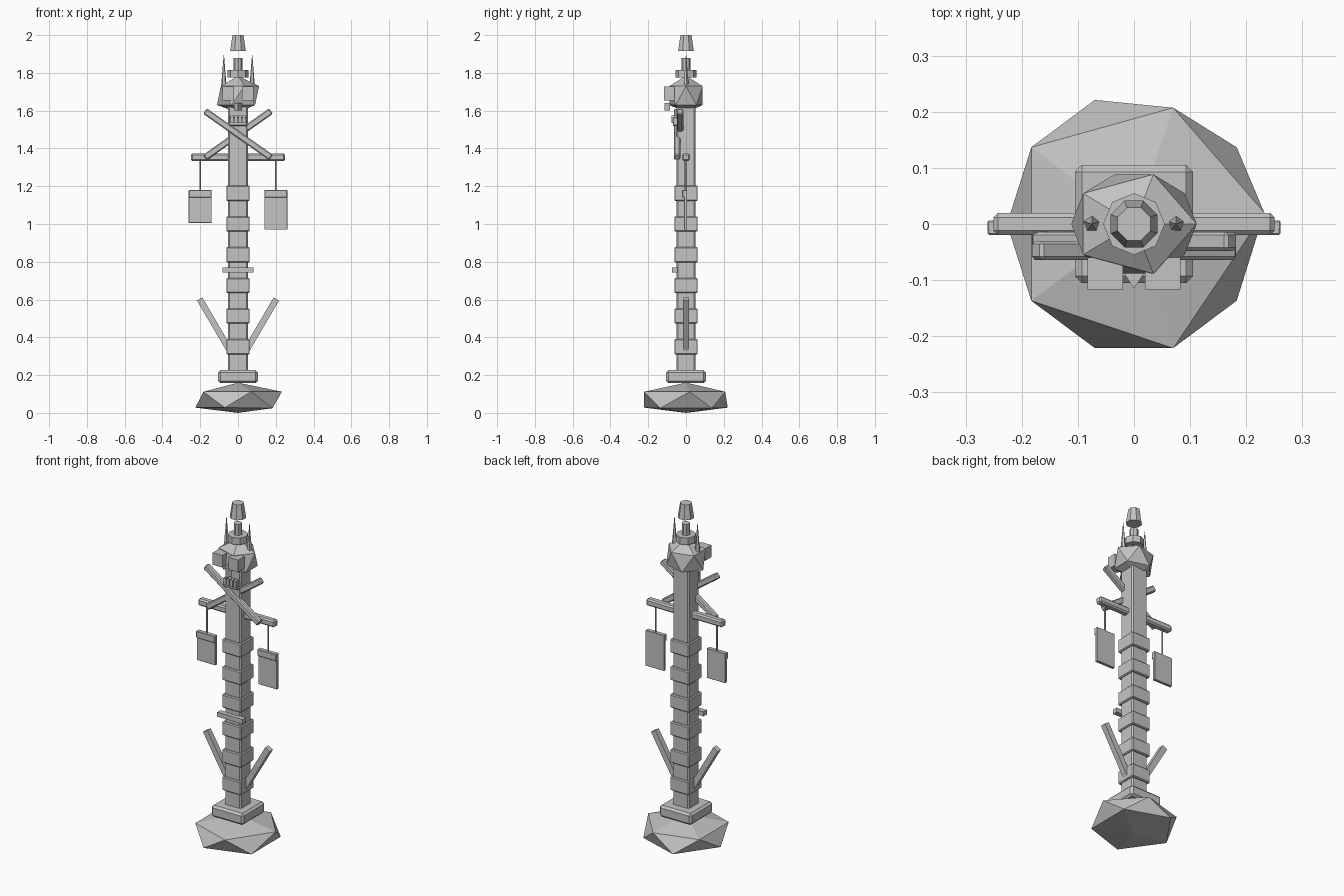
import bpy, bmesh, math
from mathutils import Matrix, Vector

if "Cube" in bpy.data.objects:
    bpy.data.objects.remove(bpy.data.objects["Cube"])

stone = bpy.data.materials.new("plain grey")
stone.diffuse_color = (0.55, 0.55, 0.55, 1)
stone.use_nodes = True
stone.node_tree.nodes["Principled BSDF"].inputs["Base Color"].default_value = stone.diffuse_color


def finish(name, bm):
    bmesh.ops.recalc_face_normals(bm, faces=bm.faces)
    me = bpy.data.meshes.new(name)
    bm.to_mesh(me)
    bm.free()
    me.materials.append(stone)
    ob = bpy.data.objects.new(name, me)
    bpy.context.collection.objects.link(ob)
    return ob


def box(name, x, y, z, bevel=0.0, rot=None):
    """Box from (min, max) ranges, optionally turned about y at its centre."""
    bm = bmesh.new()
    bmesh.ops.create_cube(bm, size=1)
    size = Vector((x[1] - x[0], y[1] - y[0], z[1] - z[0]))
    mid = Vector((x[0] + x[1], y[0] + y[1], z[0] + z[1])) / 2
    bmesh.ops.scale(bm, vec=size, verts=bm.verts)
    if bevel:
        bmesh.ops.bevel(bm, geom=bm.edges[:], offset=bevel, segments=1,
                        affect='EDGES', clamp_overlap=True)
    if rot:
        bmesh.ops.rotate(bm, matrix=Matrix.Rotation(rot, 3, 'Y'), verts=bm.verts)
    bmesh.ops.translate(bm, vec=mid, verts=bm.verts)
    return finish(name, bm)


def bar(name, p, q, y, width, bevel=0.0):
    """Square bar between two (x, z) points."""
    dx, dz = q[0] - p[0], q[1] - p[1]
    cx, cz, h = (p[0] + q[0]) / 2, (p[1] + q[1]) / 2, math.hypot(dx, dz) / 2
    return box(name, (cx - width / 2, cx + width / 2), y, (cz - h, cz + h),
               bevel, math.atan2(dx, dz))


def cone(name, x, y, z0, z1, r0, r1, sides, turn=0.0):
    bm = bmesh.new()
    bmesh.ops.create_cone(bm, cap_ends=True, segments=sides, radius1=r0,
                          radius2=r1, depth=z1 - z0)
    bmesh.ops.rotate(bm, matrix=Matrix.Rotation(turn, 3, 'Z'), verts=bm.verts)
    bmesh.ops.translate(bm, vec=(x, y, (z0 + z1) / 2), verts=bm.verts)
    return finish(name, bm)


def rock(name, rx, ry, levels):
    """Icosahedron with its four vertex levels set to given heights."""
    bm = bmesh.new()
    bmesh.ops.create_icosphere(bm, subdivisions=1, radius=1)
    for v in bm.verts:
        i = 0 if v.co.z < -0.9 else 1 if v.co.z < 0 else 2 if v.co.z < 0.9 else 3
        v.co = (v.co.x * rx, v.co.y * ry, levels[i])
    return bm


# Base rock, slightly uneven
bm = rock("base_rock", 0.253, 0.26, (0.0, 0.028, 0.112, 0.16))
for v in bm.verts:
    if v.co.x > 0.2:
        v.co += Vector((0.006, 0.02, 0))
    elif v.co.x > 0 and v.co.y > 0.2:
        v.co.y -= 0.014
    elif v.co.x > 0.15:
        v.co.z -= 0.003
finish("base_rock", bm)

# Plinth and column with raised bands
box("plinth", (-0.105, 0.105), (-0.105, 0.105), (0.158, 0.226), 0.012)
box("column", (-0.053, 0.053), (-0.05, 0.05), (0.2, 1.64), 0.008)
for i in range(6):
    z = 0.35 + i * 0.1625
    box("column_band", (-0.062, 0.062), (-0.062, 0.062), (z - 0.04, z + 0.04), 0.005)
box("front_ledge", (-0.083, 0.083), (-0.075, -0.045), (0.743, 0.77))

# Crossbar with hanging boards
box("crossbar", (-0.25, 0.25), (-0.02, 0.02), (1.333, 1.373), 0.008)
for s, low in ((-1, 1.005), (1, 0.97)):
    cx = s * 0.2
    cone("hanging_cord", cx, -0.003, 1.17, 1.34, 0.005, 0.005, 6)
    box("hanging_board", (cx - 0.061, cx + 0.061), (-0.011, 0.006), (low, 1.18), 0.002)
    box("board_header", (cx - 0.061, cx + 0.061), (-0.02, -0.003), (1.14, 1.18), 0.003)
    # Lower slanting props
    bar("lower_prop", (s * 0.045, 0.333), (s * 0.203, 0.603), (-0.016, 0.016), 0.033)

# Crossed upper beams, one in front of the other
bar("front_beam", (-0.175, 1.598), (0.175, 1.352), (-0.064, -0.03), 0.035, 0.006)
bar("rear_beam", (0.175, 1.598), (-0.175, 1.352), (-0.048, -0.014), 0.035, 0.006)

# Head: faceted ball, eye blocks, nose, mouth with teeth
finish("head", rock("head", 0.125, 0.104, (1.59, 1.63, 1.73, 1.785)))
for s in (-1, 1):
    a, b = sorted((s * 0.02, s * 0.083))
    box("eye_block", (a, b), (-0.117, -0.06), (1.655, 1.727))
    cone("horn", s * 0.075, 0, 1.73, 1.895, 0.015, 0.001, 5)
bm = bmesh.new()
tri = [bm.verts.new(p) for p in ((-0.02, -0.085, 1.64), (0.02, -0.085, 1.64), (0, -0.115, 1.64))]
face = bm.faces.new(tri)
ext = bmesh.ops.extrude_face_region(bm, geom=[face])
bmesh.ops.translate(bm, vec=(0, 0, -0.04),
                    verts=[g for g in ext["geom"] if isinstance(g, bmesh.types.BMVert)])
finish("nose", bm)
box("mouth", (-0.047, 0.047), (-0.07, -0.03), (1.52, 1.565), 0.003)
for i in range(4):
    x = -0.033 + i * 0.022
    box("tooth", (x - 0.008, x + 0.008), (-0.078, -0.05), (1.535, 1.575))

# Crown disc, post and floating cap
cone("crown_disc", 0, 0, 1.775, 1.815, 0.055, 0.055, 8)
cone("crown_post", 0, 0, 1.8, 1.88, 0.023, 0.023, 8)
cone("floating_cap", 0, 0, 1.915, 2.0, 0.045, 0.032, 8, math.pi / 8)
